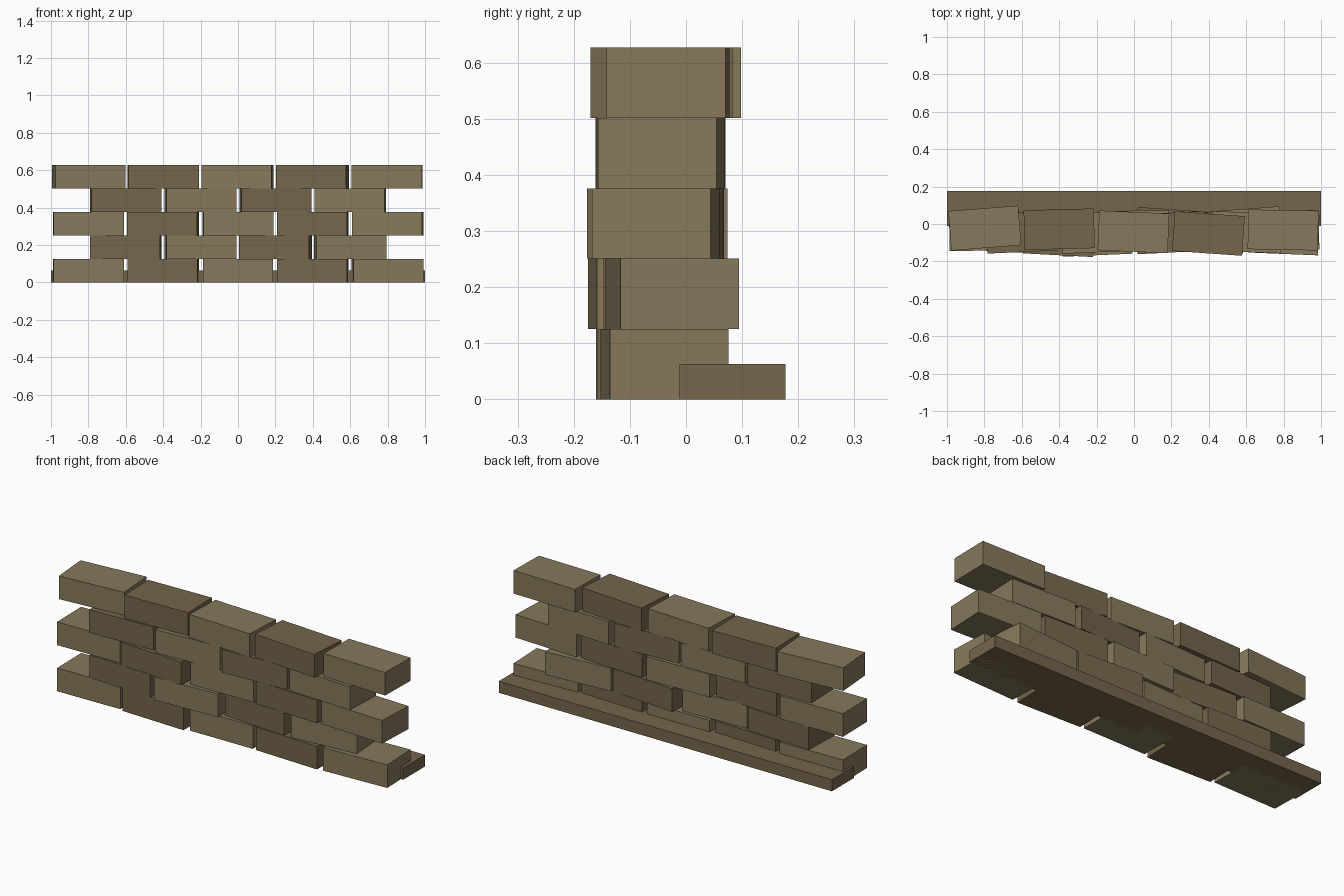
import bpy
import math

if "Cube" in bpy.data.objects:
    bpy.data.objects.remove(bpy.data.objects["Cube"])


def material(name, rgb):
    m = bpy.data.materials.new(name)
    m.diffuse_color = (*rgb, 1)
    m.use_nodes = True
    m.node_tree.nodes["Principled BSDF"].inputs["Base Color"].default_value = m.diffuse_color
    return m


light = material("light_stone", (0.24, 0.19, 0.107))
dark = material("dark_stone", (0.178, 0.133, 0.073))


def block(name, loc, size, mat, turn=0):
    bpy.ops.mesh.primitive_cube_add(size=1, location=loc,
                                    rotation=(0, 0, math.radians(turn)))
    ob = bpy.context.object
    ob.name = name
    ob.scale = size
    bpy.ops.object.transform_apply(location=False, rotation=False, scale=True)
    ob.data.materials.append(mat)
    return ob


LENGTH, DEPTH, HEIGHT = 0.375, 0.212, 0.1254

# Courses from bottom to top: (x, y, turn in degrees) of each brick
courses = [
    [(-0.80, -0.035, 1), (-0.40, -0.048, -2), (0.0, -0.038, 0.5),
     (0.40, -0.045, -2), (0.80, -0.038, 2.5)],
    [(-0.60, -0.046, -2), (-0.20, -0.061, 2.5), (0.20, -0.028, -4),
     (0.60, -0.025, 4.3)],
    [(-0.80, -0.036, 1), (-0.40, -0.061, -3), (0.0, -0.035, 1),
     (0.40, -0.045, -2), (0.80, -0.054, -2.4)],
    [(-0.60, -0.044, 2.5), (-0.20, -0.045, 2.5), (0.20, -0.046, 3),
     (0.60, -0.044, -2.2)],
    [(-0.798, -0.022, 4.5), (-0.40, -0.028, 1.5), (-0.003, -0.042, -2.5),
     (0.398, -0.051, -4), (0.797, -0.032, -1.1)],
]

# Running-bond wall, alternating stone shades; half courses start dark
for row, bricks in enumerate(courses):
    for i, (x, y, turn) in enumerate(bricks):
        mat = light if (row + i) % 2 == 0 else dark
        if row % 2 == 0:
            mat = light if i % 2 == 0 else dark
        block(f"brick_{row}_{i}", (x, y, HEIGHT * (row + 0.5)),
              (LENGTH, DEPTH, HEIGHT), mat, turn)

# Low footing slab along the back
block("footing", (0, 0.0825, 0.0314), (2.0, 0.189, 0.0628), dark)
